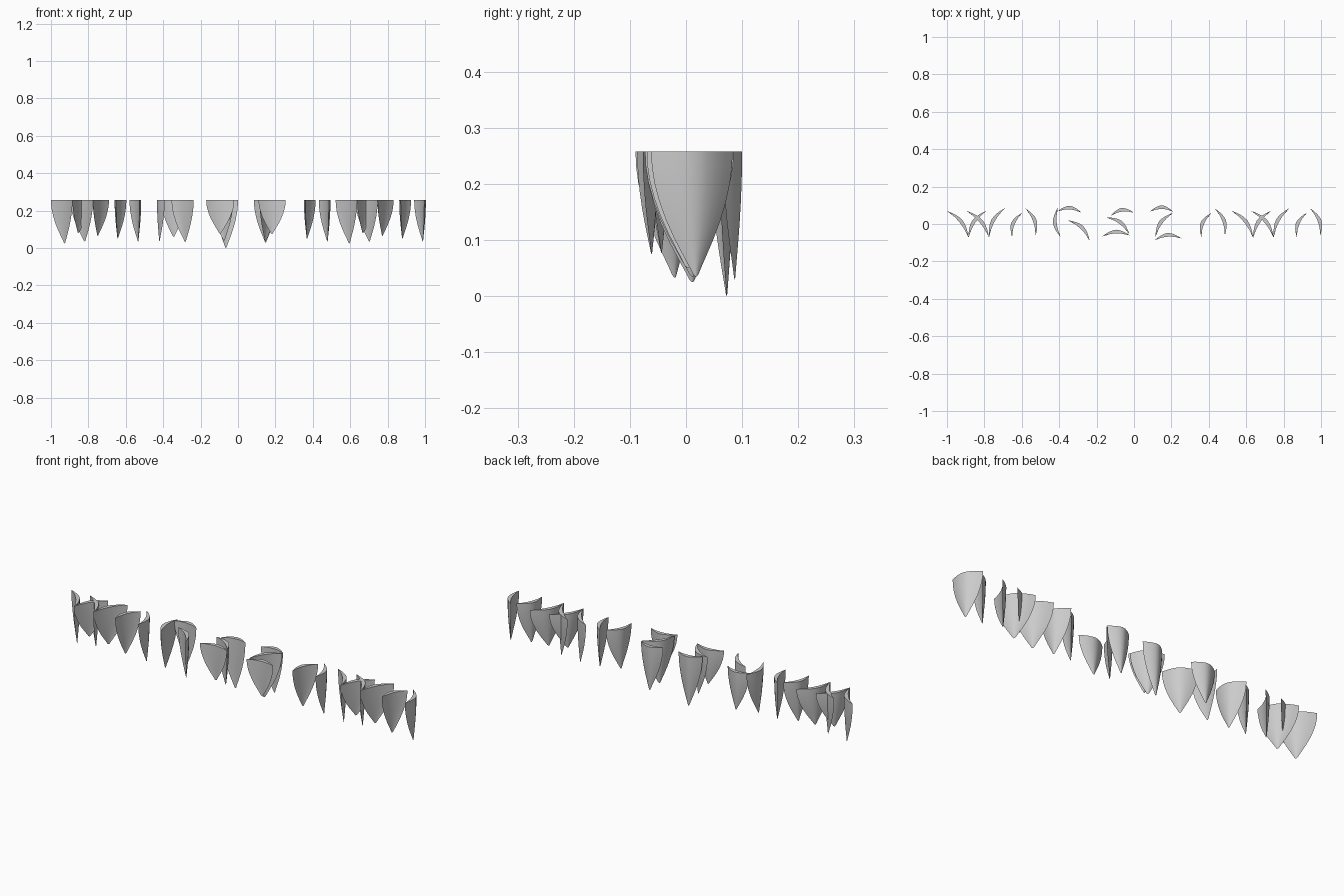
import bpy, bmesh, math
from mathutils import Vector

if "Cube" in bpy.data.objects:
    bpy.data.objects.remove(bpy.data.objects["Cube"])

TOP = 0.258
# width of the shield outline from rim (t=0) to tip (t=1)
PROFILE = [(0, 1), (0.12, 0.985), (0.25, 0.93), (0.4, 0.82), (0.55, 0.67),
           (0.7, 0.48), (0.83, 0.29), (0.93, 0.14), (0.98, 0.07), (1, 0.02)]
SEGS = 8
OUTER, INNER = 0.034, 0.014   # bulge of convex and concave sides


def scale_piece(name, p, q, tip_z):
    """Thin crescent-section shield; bulges to the left of p -> q."""
    p, q = Vector(p), Vector(q)
    half = (q - p) / 2
    mid = (p + q) / 2
    n = Vector((-half.y, half.x)).normalized()
    us = [-1 + 2 * i / SEGS for i in range(SEGS + 1)]
    section = [(u, OUTER * (1 - abs(u) ** 1.7)) for u in us]
    section += [(u, INNER * (1 - u * u)) for u in reversed(us[1:-1])]
    tip_off = 0.021
    bm = bmesh.new()
    rings = []
    for t, w in PROFILE:
        z = TOP + (tip_z - TOP) * t
        ring = []
        for u, v in section:
            c = mid + half * (u * w) + n * (tip_off + (v - tip_off) * w)
            ring.append(bm.verts.new((c.x, c.y, z)))
        rings.append(ring)
    count = len(section)
    for a, b in zip(rings, rings[1:]):
        for i in range(count):
            j = (i + 1) % count
            bm.faces.new((a[i], a[j], b[j], b[i]))
    bm.faces.new(rings[0])
    bm.faces.new(rings[-1])
    bmesh.ops.recalc_face_normals(bm, faces=bm.faces)
    me = bpy.data.meshes.new(name)
    bm.to_mesh(me)
    bm.free()
    ob = bpy.data.objects.new(name, me)
    bpy.context.collection.objects.link(ob)
    bpy.ops.object.select_all(action='DESELECT')
    ob.select_set(True)
    bpy.context.view_layer.objects.active = ob
    bpy.ops.object.shade_smooth_by_angle(angle=math.radians(30))


# repeated clusters: four crossing scales, and an arched pair
crossing = [((-1.0, 0.07), (-0.885, -0.073), 0.025),
            ((-0.895, 0.07), (-0.775, -0.073), 0.035),
            ((-0.885, -0.073), (-0.79, 0.07), 0.08),
            ((-0.775, -0.07), (-0.69, 0.085), 0.065)]
pair = [((-0.652, -0.07), (-0.597, 0.06), 0.05),
        ((-0.58, 0.083), (-0.526, -0.062), 0.035)]


def cluster(name, pieces, dx):
    for i, (p, q, z) in enumerate(pieces):
        scale_piece(f"{name}_{i + 1}", (p[0] + dx, p[1]), (q[0] + dx, q[1]), z)


cluster("left_crossing_scale", crossing, 0)
cluster("right_crossing_scale", crossing, 1.522)
cluster("left_pair_scale", pair, 0)
cluster("inner_right_pair_scale", pair, 1.012)
cluster("end_right_pair_scale", pair, 1.522)

# centre scales
cluster("open_cluster_scale", [
    ((-0.392, -0.07), (-0.407, 0.088), 0.035),
    ((-0.41, 0.067), (-0.28, 0.06), 0.06),
    ((-0.355, 0.02), (-0.237, -0.09), 0.033)], 0)
cluster("stacked_cluster_scale", [
    ((-0.125, 0.044), (0.0, 0.06), 0.0),
    ((-0.148, 0.035), (-0.025, -0.055), 0.04),
    ((-0.17, -0.067), (-0.02, -0.062), 0.077)], 0)
cluster("zigzag_cluster_scale", [
    ((0.085, 0.066), (0.21, 0.066), 0.03),
    ((0.115, -0.07), (0.21, 0.06), 0.035),
    ((0.11, -0.087), (0.255, -0.077), 0.075)], 0)
